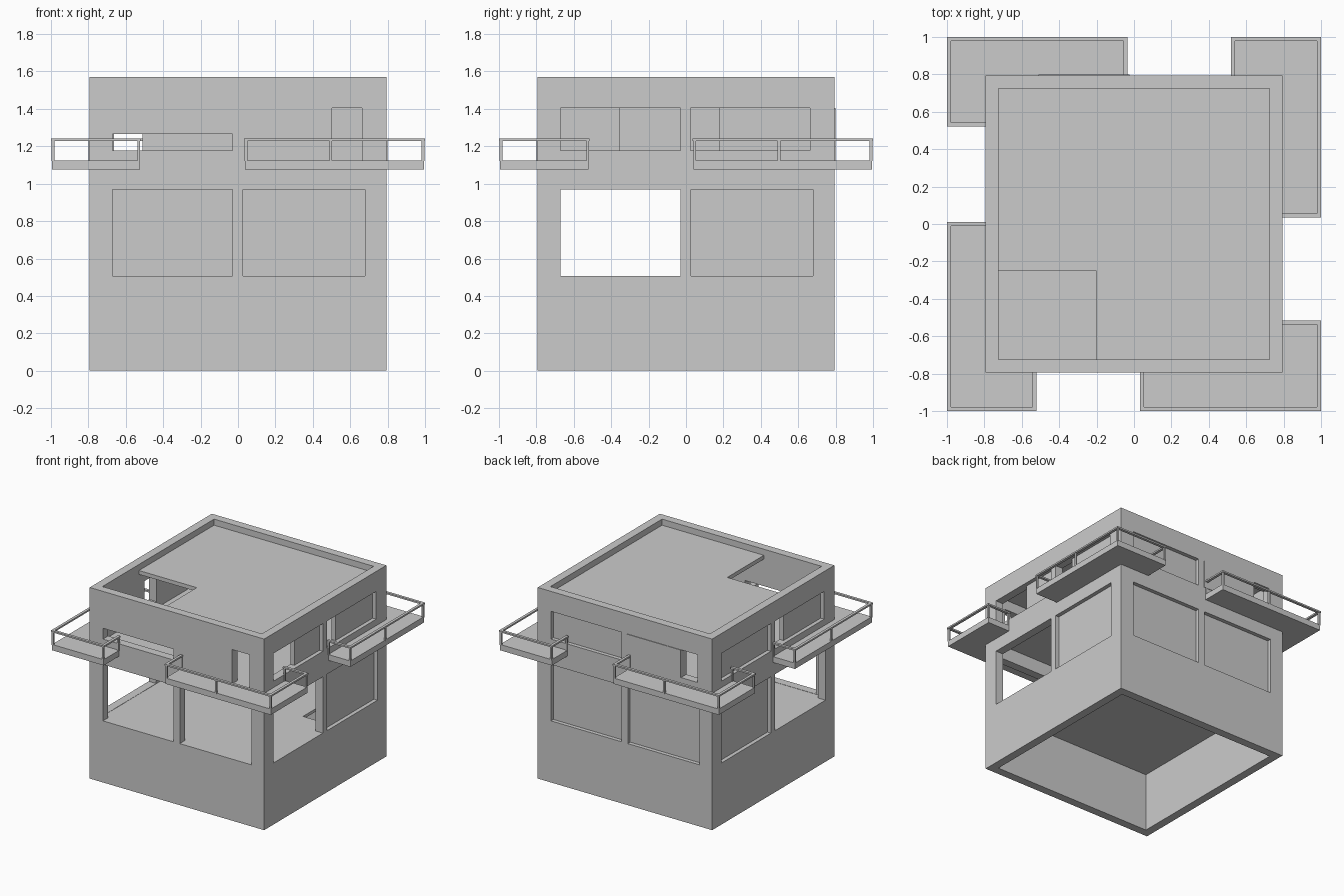
import bpy, bmesh
from mathutils import Vector

cube = bpy.data.objects.get("Cube")
if cube:
    bpy.data.objects.remove(cube, do_unlink=True)

GREY = (0.6, 0.6, 0.6, 1)
mat = bpy.data.materials.new("plain grey")
mat.use_nodes = True
mat.diffuse_color = GREY
mat.node_tree.nodes["Principled BSDF"].inputs["Base Color"].default_value = GREY

OUT, INN, TOP = 0.793, 0.725, 1.57


def finish(name, bm):
    bmesh.ops.recalc_face_normals(bm, faces=bm.faces)
    mesh = bpy.data.meshes.new(name)
    bm.to_mesh(mesh)
    bm.free()
    mesh.materials.append(mat)
    obj = bpy.data.objects.new(name, mesh)
    bpy.context.collection.objects.link(obj)
    return obj


def add_box(bm, a, b):
    lo = Vector([min(p) for p in zip(a, b)])
    hi = Vector([max(p) for p in zip(a, b)])
    for v in bmesh.ops.create_cube(bm, size=1)["verts"]:
        v.co = (lo + hi) / 2 + v.co * (hi - lo)


def box(name, a, b):
    bm = bmesh.new()
    add_box(bm, a, b)
    return finish(name, bm)


def prism(name, points, z0, z1):
    bm = bmesh.new()
    face = bm.faces.new([bm.verts.new((x, y, z0)) for x, y in points])
    up = bmesh.ops.extrude_face_region(bm, geom=[face])["geom"]
    for v in up:
        if isinstance(v, bmesh.types.BMVert):
            v.co.z = z1
    return finish(name, bm)


def on_wall(side, u0, u1, z0, z1, d0, d1):
    """Box corners for a span along one wall, u running right as seen from outside."""
    s = 1 if side in ("front", "left") else -1
    if side in ("front", "back"):
        return (s * u0, -s * d0, z0), (s * u1, -s * d1, z1)
    return (s * d0, s * u0, z0), (s * d1, s * u1, z1)


def cut(target, a, b):
    cutter = box("cutter", a, b)
    cutter.hide_render = True
    mod = target.modifiers.new("opening", "BOOLEAN")
    mod.operation, mod.solver, mod.object = "DIFFERENCE", "EXACT", cutter
    bpy.context.view_layer.objects.active = target
    bpy.ops.object.modifier_apply(modifier=mod.name)
    bpy.data.objects.remove(cutter, do_unlink=True)


# Outer walls, with the window and door openings cut through
walls = box("walls", (-OUT, -OUT, 0), (OUT, OUT, TOP))
cut(walls, (-INN, -INN, -1), (INN, INN, 2))
LOW, HIGH = (0.506, 0.969), (1.178, 1.406)
NEG, POS, POS_HIGH = (-0.672, -0.03), (0.026, 0.678), (0.024, 0.662)
FLOOR = 1.125
openings = [(s, *u, *LOW) for s in ("front", "back", "left", "right") for u in (NEG, POS)]
openings += [(s, *u, *HIGH) for s in ("back", "left", "right") for u in (NEG, POS_HIGH)]
openings += [("front", *NEG, HIGH[0], 1.267), ("front", 0.502, 0.662, FLOOR, HIGH[1])]
for side, u0, u1, z0, z1 in openings:
    cut(walls, *on_wall(side, u0, u1, z0, z1, INN - 0.05, OUT + 0.05))

# Recessed panels closing some of the openings
panels = [("back", *NEG, *LOW), ("back", *POS, *LOW), ("left", *POS, *LOW),
          ("right", *NEG, *LOW), ("back", *NEG, *HIGH), ("right", *NEG, *HIGH),
          ("left", -0.355, NEG[1], *HIGH), ("left", 0.18, POS_HIGH[1], *HIGH),
          ("right", 0.18, POS_HIGH[1], *HIGH)]
for side, u0, u1, z0, z1 in panels:
    box(side + "_panel", *on_wall(side, u0, u1, z0, z1, INN, INN + 0.036))
box("back_sliding_panel", *on_wall("back", POS_HIGH[0], 0.51, *HIGH, INN, OUT + 0.005))

# Floors, the lower one with a stairwell, and the roof with its corner opening
prism("lower_floor", [(-INN, -INN), (INN, -INN), (INN, 0.13), (0.5, 0.13),
                      (0.5, INN), (-INN, INN)], 0.48, 0.504)
box("upper_floor", (-INN, -INN, 1.08), (INN, INN, FLOOR))
prism("roof", [(-INN, INN), (-INN, -0.25), (-0.2, -0.25), (-0.2, -INN),
               (INN, -INN), (INN, INN)], 1.488, 1.52)


# Corner balconies: slab, hand rail and posts
def balcony(name, sx, sy, ex, ey):
    """ex and ey are the ends of the slab along the x and y walls."""
    e, r = 0.994, 0.989
    prism(name + "_slab", [(ex, sy * OUT), (ex, sy * e), (sx * e, sy * e),
                           (sx * e, ey), (sx * OUT, ey), (sx * OUT, sy * OUT)], 1.077, FLOOR)
    rx, ry = ex + sx * 0.006, ey + sy * 0.006
    path = [(rx, sy * OUT), (rx, sy * r), (sx * r, sy * r), (sx * r, ry), (sx * OUT, ry)]
    bm = bmesh.new()
    w = 0.011
    for (x0, y0), (x1, y1) in zip(path, path[1:]):
        add_box(bm, (min(x0, x1) - w, min(y0, y1) - w, 1.228),
                (max(x0, x1) + w, max(y0, y1) + w, 1.241))
    finish(name + "_rail", bm)
    posts = path[:]
    if abs(rx - sx * r) > abs(ry - sy * r):
        posts.append(((rx + sx * r) / 2 - sx * 0.02, sy * r))
    else:
        posts.append((sx * r, (ry + sy * r) / 2 - sy * 0.02))
    bm = bmesh.new()
    p = 0.007
    for x, y in posts:
        add_box(bm, (x - p, y - p, 1.12), (x + p, y + p, 1.23))
    finish(name + "_posts", bm)


balcony("front_left_balcony", 1, -1, 0.037, -0.52)
balcony("front_right_balcony", -1, -1, -0.525, 0.005)
balcony("back_left_balcony", 1, 1, 0.524, 0.04)
balcony("back_right_balcony", -1, 1, -0.039, 0.525)
